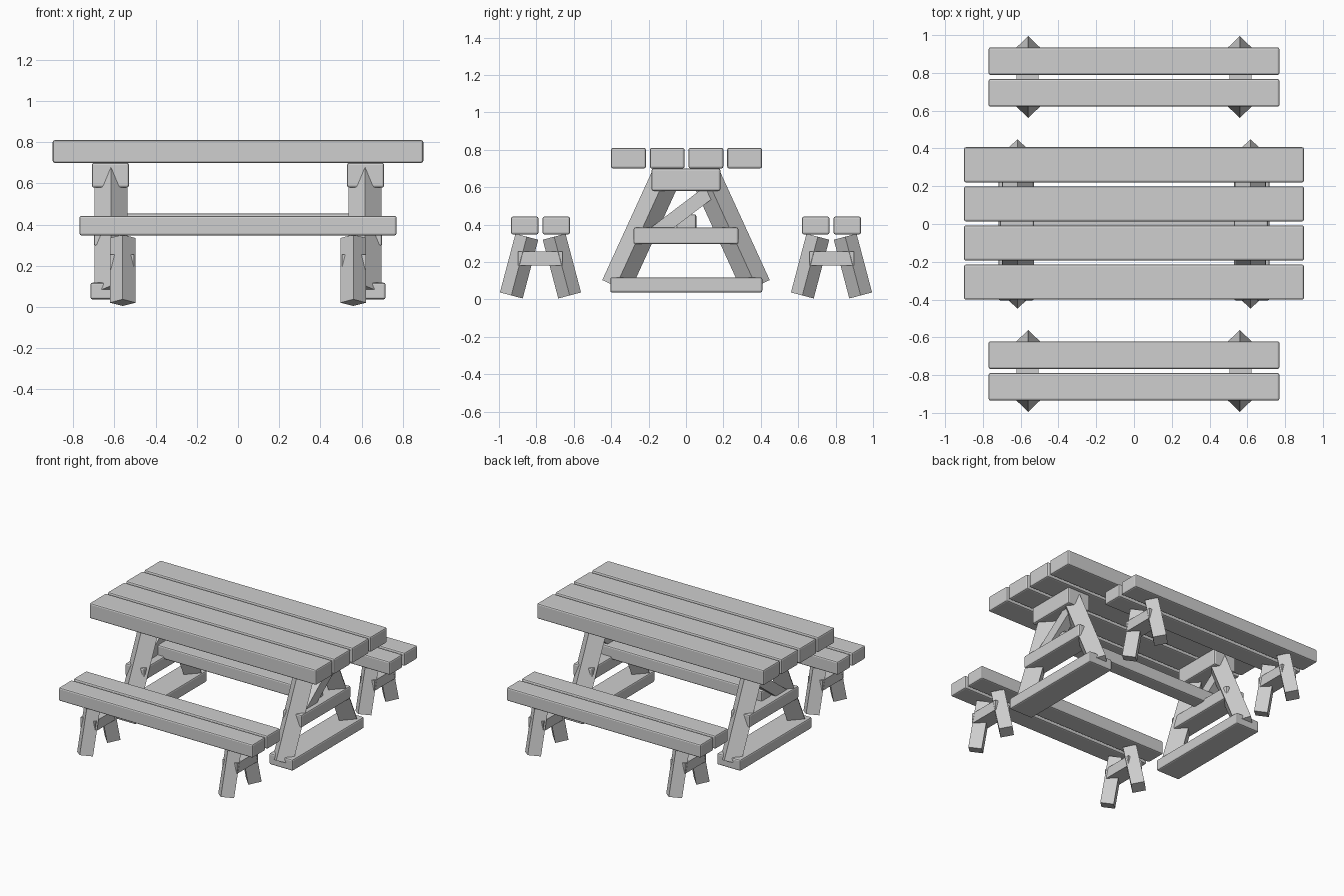
import bpy
import bmesh
import math
from mathutils import Matrix, Vector

cube = bpy.data.objects.get("Cube")
if cube:
    bpy.data.objects.remove(cube, do_unlink=True)

grey = bpy.data.materials.new("plain_grey")
grey.use_nodes = True
colour = (0.62, 0.62, 0.62, 1)
grey.diffuse_color = colour
grey.node_tree.nodes["Principled BSDF"].inputs["Base Color"].default_value = colour


def make_object(name, bm, bevel=0):
    """Turn a bmesh into a grey object, with optional softened edges."""
    if bevel:
        bmesh.ops.bevel(bm, geom=bm.edges[:], offset=bevel, segments=2,
                        profile=0.5, affect='EDGES')
    bmesh.ops.recalc_face_normals(bm, faces=bm.faces[:])
    mesh = bpy.data.meshes.new(name)
    bm.to_mesh(mesh)
    bm.free()
    mesh.materials.append(grey)
    obj = bpy.data.objects.new(name, mesh)
    bpy.context.collection.objects.link(obj)
    return obj


def block(name, x, y, z, bevel=0.01):
    """Axis-aligned timber given by its (low, high) ranges."""
    low, high = (Vector(corner) for corner in zip(x, y, z))
    bm = bmesh.new()
    bmesh.ops.create_cube(bm, size=1, matrix=Matrix.Translation((low + high) / 2)
                          @ Matrix.Diagonal((*(high - low), 1)))
    return make_object(name, bm, bevel)


def beam(name, x, start, end, size, roll=0, bevel=0):
    """Timber from start to end (y, z) in the plane at x, rolled on its axis."""
    a, b = Vector((x, *start)), Vector((x, *end))
    along = (b - a).normalized()
    side = Vector((1, 0, 0))
    frame = Matrix((side, along.cross(side), along)).transposed().to_4x4()
    bm = bmesh.new()
    bmesh.ops.create_cube(bm, size=1, matrix=Matrix.Translation((a + b) / 2) @ frame
                          @ Matrix.Rotation(roll, 4, 'Z')
                          @ Matrix.Diagonal((*size, (b - a).length, 1)))
    return make_object(name, bm, bevel)


def span(side, near, far):
    """Mirror an x range to the given side."""
    return tuple(sorted((side * near, side * far)))


DIAMOND = math.radians(45)

# Table top planks
for i in range(4):
    y = 0.003 + (i - 1.5) * 0.207
    block(f"table_plank_{i + 1}", (-0.9, 0.9), (y - 0.093, y + 0.093), (0.7, 0.81))

# Table end frames
for side, label in ((1, "left"), (-1, "right")):
    block(f"{label}_top_crossbar", span(side, 0.53, 0.71), (-0.184, 0.184), (0.58, 0.7))
    block(f"{label}_foot_rail", span(side, 0.53, 0.717), (-0.405, 0.408), (0.037, 0.118))
    block(f"{label}_middle_brace", span(side, 0.55, 0.7), (-0.28, 0.28), (0.295, 0.385))
    beam(f"{label}_diagonal_brace", side * 0.635, (-0.19, 0.335), (0.12, 0.57),
         (0.07, 0.075))
    for way, end in ((-1, "front"), (1, "back")):
        beam(f"{label}_{end}_table_leg", side * 0.617, (way * 0.375, 0.07),
             (way * 0.105, 0.66), (0.113, 0.113), DIAMOND)

# Long stretcher between the end frames
block("stretcher", (-0.64, 0.64), (-0.05, 0.055), (0.365, 0.455))

# Benches
for way, end in ((-1, "front"), (1, "back")):
    middle = way * 0.778
    for offset, place in ((-0.084, "first"), (0.084, "second")):
        y = middle + offset
        block(f"{end}_bench_{place}_plank", (-0.77, 0.77), (y - 0.073, y + 0.073),
              (0.347, 0.443))
    for side, label in ((1, "left"), (-1, "right")):
        block(f"{end}_bench_{label}_brace", span(side, 0.505, 0.622),
              (middle - 0.119, middle + 0.119), (0.182, 0.255), bevel=0)
        for lean, place in ((-1, "near"), (1, "far")):
            beam(f"{end}_bench_{label}_{place}_leg", side * 0.56,
                 (middle + lean * 0.156, 0.021), (middle + lean * 0.073, 0.335),
                 (0.089, 0.089), DIAMOND)
